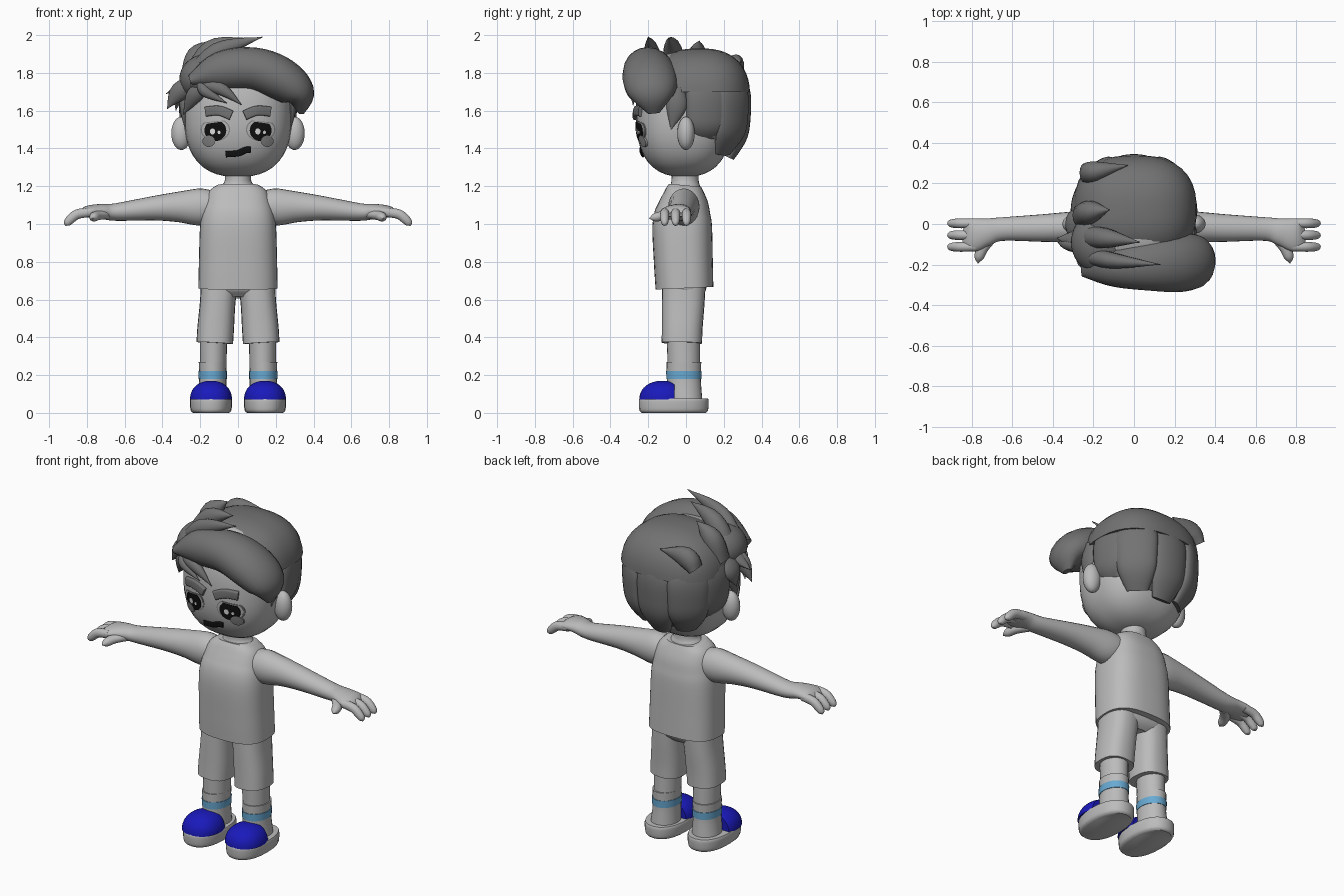
import bpy, bmesh, math
from mathutils import Vector

cube = bpy.data.objects.get("Cube")
if cube:
    bpy.data.objects.remove(cube)


def material(name, *rgb):
    mat = bpy.data.materials.new(name)
    mat.use_nodes = True
    mat.diffuse_color = (*rgb, 1)
    mat.node_tree.nodes["Principled BSDF"].inputs["Base Color"].default_value = (*rgb, 1)
    return mat


LIGHT = material("light grey", .5, .5, .5)
HAIR = material("dark grey", .17, .17, .17)
CHEEK = material("cheek grey", .25, .25, .25)
BLACK = material("black", .005, .005, .005)
BLUE = material("shoe blue", .01, .01, .5)
SKY = material("stripe blue", .14, .4, .65)
WHITE = material("eye shine", .8, .8, .8)
X, Y, Z = Vector((1, 0, 0)), Vector((0, 1, 0)), Vector((0, 0, 1))


def finish(name, bm, mat, angle=40):
    bmesh.ops.recalc_face_normals(bm, faces=bm.faces)
    mesh = bpy.data.meshes.new(name)
    bm.to_mesh(mesh)
    bm.free()
    mesh.materials.append(mat)
    for poly in mesh.polygons:
        poly.use_smooth = True
    mesh.set_sharp_from_angle(angle=math.radians(angle))
    obj = bpy.data.objects.new(name, mesh)
    bpy.context.collection.objects.link(obj)
    return obj


def power(value, exponent):
    return math.copysign(abs(value) ** exponent, value)


def spline(keys, steps):
    """Smooth curve through keys of any dimension."""
    rows = [keys[0], *keys, keys[-1]]
    out = []
    for i in range(len(keys) - 1):
        for k in range(steps):
            t = k / steps
            out.append([b + t / 2 * (c - a + t * (2*a - 5*b + 4*c - d + t * (3*(b - c) + d - a)))
                        for a, b, c, d in zip(*rows[i:i + 4])])
    return out + [list(keys[-1])]


def tube(name, keys, mat, up=Y, square=2, sides=24, steps=5):
    """Loft through keys (x, y, z, half width, half depth)."""
    path = spline(keys, steps)
    bm, rings = bmesh.new(), []
    for i, (x, y, z, w, h) in enumerate(path):
        ahead, behind = path[min(i + 1, len(path) - 1)], path[max(i - 1, 0)]
        tangent = (Vector(ahead[:3]) - Vector(behind[:3])).normalized()
        side = up.cross(tangent).normalized()
        depth = tangent.cross(side)
        ring = []
        for k in range(sides):
            a = math.tau * k / sides
            ring.append(bm.verts.new(Vector((x, y, z))
                        + side * max(w, .002) * power(math.cos(a), 2 / square)
                        + depth * max(h, .002) * power(math.sin(a), 2 / square)))
        rings.append(ring)
    for one, two in zip(rings, rings[1:]):
        for k in range(sides):
            j = (k + 1) % sides
            bm.faces.new((one[k], one[j], two[j], two[k]))
    bm.faces.new(rings[0])
    bm.faces.new(rings[-1])
    return finish(name, bm, mat)


def blob(name, center, radii, mat, square=2, cuts=()):
    """Rounded box or ellipsoid; each cut is (point, outward normal)."""
    bm = bmesh.new()
    bmesh.ops.create_uvsphere(bm, u_segments=40, v_segments=24, radius=1)
    for v in bm.verts:
        v.co /= sum(abs(c) ** square for c in v.co) ** (1 / square)
        v.co = Vector(c * r for c, r in zip(v.co, radii)) + Vector(center)
    for point, normal in cuts:
        geom = bm.verts[:] + bm.edges[:] + bm.faces[:]
        cut = bmesh.ops.bisect_plane(bm, geom=geom, plane_co=point, plane_no=normal, clear_outer=True)
        edges = [e for e in cut["geom_cut"] if isinstance(e, bmesh.types.BMEdge)]
        bmesh.ops.holes_fill(bm, edges=edges)
    return finish(name, bm, mat)


# Head
HEAD, SIZE, ROUND = Vector((0, -.01, 1.58)), Vector((.285, .255, .33)), 2.5
blob("head", HEAD, SIZE, LIGHT, ROUND)


def face_y(x, z):
    rest = 1 - abs(x / SIZE.x) ** ROUND - abs((z - HEAD.z) / SIZE.z) ** ROUND
    return HEAD.y - SIZE.y * max(rest, 0) ** (1 / ROUND)


def plate(name, x, z, outline, mat, lift):
    """Thin plate that follows the face."""
    bm, rings = bmesh.new(), []
    for scale, raised in ((1, -.003), (1, lift), (.7, lift), (.35, lift), (.02, lift)):
        rings.append([bm.verts.new((x + u * scale, face_y(x + u * scale, z + v * scale) - raised,
                                    z + v * scale)) for u, v in outline])
    for one, two in zip(rings, rings[1:]):
        for k in range(len(outline)):
            bm.faces.new((one[k - 1], one[k], two[k], two[k - 1]))
    bm.faces.new(rings[-1])
    return finish(name, bm, mat)


def oval(w, h, top=1, slope=0):
    """Oval outline, optionally with a flattened sloping top."""
    turns = [math.tau * k / 28 for k in range(28)]
    return [(w * math.cos(a), min(h * math.sin(a), h * top + slope * math.cos(a))) for a in turns]


# Face details
for s, side in ((1, "left"), (-1, "right")):
    ex = s * .12
    plate(side + "_eye_rim", ex, 1.5, oval(.078, .062, .7, -s * .008), CHEEK, .002)
    plate(side + "_eye", ex, 1.5, oval(.072, .056, .7, -s * .008), LIGHT, .004)
    plate(side + "_iris", ex, 1.495, oval(.058, .056, .75, -s * .008), BLACK, .007)
    plate(side + "_eye_shine", ex - .015, 1.49, oval(.014, .016), WHITE, .009)
    plate(side + "_small_shine", ex + .02, 1.485, oval(.008, .009), WHITE, .009)
    plate(side + "_cheek", s * .155, 1.438, oval(.033, .03), CHEEK, .008)
    blob(side + "_ear", (s * .3, 0, 1.48), (.053, .046, .088), LIGHT)
    brow = [(s * bx, face_y(bx, bz) - .004, bz, .026, .014)
            for bx, bz in ((.035, 1.575), (.1, 1.6), (.17, 1.595))]
    tube(side + "_eyebrow", brow, HAIR, square=4)
mouth = [(mx, face_y(mx, mz) - .003, mz, .017, .006)
         for mx, mz in ((-.065, 1.37), (0, 1.375), (.04, 1.392), (.068, 1.392))]
tube("mouth", mouth, BLACK, square=3)

# Hair mass: crown and overlapping back panels
blob("hair_crown", (.005, .07, 1.66), (.305, .27, .27), HAIR, 2.5, [((0, 0, 1.7), -Z)])
blob("hair_back", (0, .06, 1.62), (.285, .26, .29), HAIR, 2.5,
     [((0, .03, 1.55), Vector((0, -.2, -.24))), ((0, -.01, 0), -Y)])
for i, turn in enumerate((-80, -42, 0, 42, 80)):
    a = math.radians(turn)
    sx, cy = power(math.sin(a), .8), power(math.cos(a), .8)
    low = 1.35 + .1 * (1 - math.cos(a))
    keys = [(sx * r * 1.08, .055 + cy * r, z, w, d) for r, z, w, d in
            ((.19, 1.8, .08, .05), (.235, 1.7, .115, .05), (.24, 1.58, .115, .048),
             (.225, (1.58 + low) / 2, .105, .045), (.175, low, .06, .025))]
    tube(f"hair_back_panel_{i}", keys, HAIR, Vector((sx, cy, 0)))

# Big front sweep
tube("hair_sweep", [(-.25, -.2, 1.76, .03, .06), (-.1, -.21, 1.81, .1, .1), (.08, -.2, 1.82, .115, .13),
                    (.23, -.19, 1.765, .115, .145), (.325, -.18, 1.685, .085, .12),
                    (.335, -.17, 1.585, .015, .03)], HAIR, sides=20)
blob("hair_temple", (-.16, -.09, 1.77), (.15, .16, .13), HAIR)


def lock(name, root, middle, tip, width, thick, up):
    keys = [(*root, width * .6, thick), (*middle, width, thick), (*tip, 0, 0)]
    tube(name, keys, HAIR, up, sides=14)


# Loose locks
lock("top_lock_front", (-.27, -.14, 1.75), (-.11, -.18, 1.91), (.13, -.2, 1.99), .05, .04, Y)
lock("top_lock_middle", (-.27, -.06, 1.76), (-.14, -.07, 1.92), (.03, -.09, 1.985), .055, .05, Y)
lock("top_lock_back", (-.27, .04, 1.76), (-.21, .06, 1.89), (-.12, .07, 1.97), .06, .055, Y)
lock("side_lock_upper", (-.17, -.1, 1.82), (-.29, -.08, 1.74), (-.38, -.07, 1.69), .045, .03, Z)
lock("side_lock_lower", (-.2, -.12, 1.77), (-.31, -.1, 1.7), (-.375, -.09, 1.61), .05, .035, Y)
lock("side_lock_back", (-.2, 0, 1.78), (-.3, 0, 1.7), (-.33, -.01, 1.6), .07, .035, X)
lock("fringe_long", (-.24, -.2, 1.74), (-.1, -.27, 1.72), (.02, -.28, 1.63), .035, .03, Y)
lock("fringe_short", (-.16, -.23, 1.74), (-.23, -.2, 1.68), (-.29, -.15, 1.58), .045, .03, Y)
lock("fringe_middle", (-.2, -.23, 1.74), (-.17, -.26, 1.7), (-.06, -.28, 1.64), .03, .03, Y)
lock("rear_top_lock", (-.24, .25, 1.78), (-.18, .26, 1.84), (-.03, .29, 1.86), .06, .05, Y)
for s, side in ((1, "left"), (-1, "right")):
    lock(side + "_sideburn", (s * .27, -.04, 1.72), (s * .28, -.05, 1.62), (s * .28, -.08, 1.5),
         .055, .03, X * s)

# Neck and vest
tube("neck", [(0, -.005, 1.17, .11, .085), (0, -.005, 1.2, .09, .08), (0, -.005, 1.23, .07, .072),
              (0, -.005, 1.3, .07, .07)], LIGHT)
tube("vest", [(0, -.008, .66, .21, .153), (0, -.014, .8, .207, .156), (0, -.02, 1, .2, .157),
              (0, -.012, 1.1, .18, .135), (0, -.008, 1.17, .155, .105),
              (0, -.005, 1.205, .11, .085)], LIGHT, square=2.7, sides=40)
tube("hips", [(0, -.012, .61, .15, .08), (0, -.01, .65, .198, .115), (0, -.01, .72, .2, .12)],
     LIGHT, square=2.6)

# Limbs, mirrored
for s, side in ((1, "left"), (-1, "right")):
    def limb(name, keys, mat=LIGHT, up=Y, square=2):
        return tube(f"{side}_{name}", [(s * k[0], *k[1:]) for k in keys], mat, up, square)

    limb("arm", [(.12, -.01, 1.095, .08, .08), (.2, -.012, 1.09, .083, .098), (.32, -.015, 1.09, .075, .08),
                 (.45, -.02, 1.083, .068, .064), (.65, -.025, 1.063, .058, .046),
                 (.73, -.04, 1.068, .068, .038), (.8, -.055, 1.065, .082, .03),
                 (.84, -.055, 1.05, .06, .012)], up=Z)
    for i in range(3):
        y = -.058 * i + .003
        limb(f"finger_{i}", [(.78, y, 1.062, .024, .022), (.85, y, 1.052, .026, .024),
                             (.89, y, 1.022, .024, .022), (.907, y, 1, .017, .015),
                             (.91, y, .99, 0, 0)], up=Y)
    limb("thumb", [(.7, -.06, 1.052, .03, .026), (.745, -.115, 1.045, .029, .025),
                   (.765, -.165, 1.035, .023, .022), (.77, -.195, 1.03, 0, 0)], up=Z)
    limb("shorts_leg", [(.1, -.012, .67, .097, .115), (.108, -.015, .58, .094, .113),
                        (.118, -.02, .45, .097, .108), (.123, -.022, .37, .097, .107)], square=2.5)
    limb("leg", [(.13, -.015, .42, .073, .088), (.131, -.012, .25, .07, .085)])
    limb("sock", [(.134, -.011, .27, .074, .092), (.134, -.011, .17, .072, .09),
                  (.138, -.005, .06, .08, .092)])
    limb("sock_stripe", [(.134, -.011, .222, .076, .094), (.134, -.011, .18, .075, .093)], SKY)
    limb("sole", [(.143, -.065, 0, .095, .17), (.143, -.065, .015, .108, .182),
                  (.143, -.065, .06, .112, .185), (.143, -.065, .077, .108, .181)], square=2.3)
    blob(side + "_shoe_upper", (s * .143, -.122, .07), (.111, .125, .1), BLUE, 2.2,
         [((0, 0, .072), -Z), ((0, -.062, 0), Y)])
